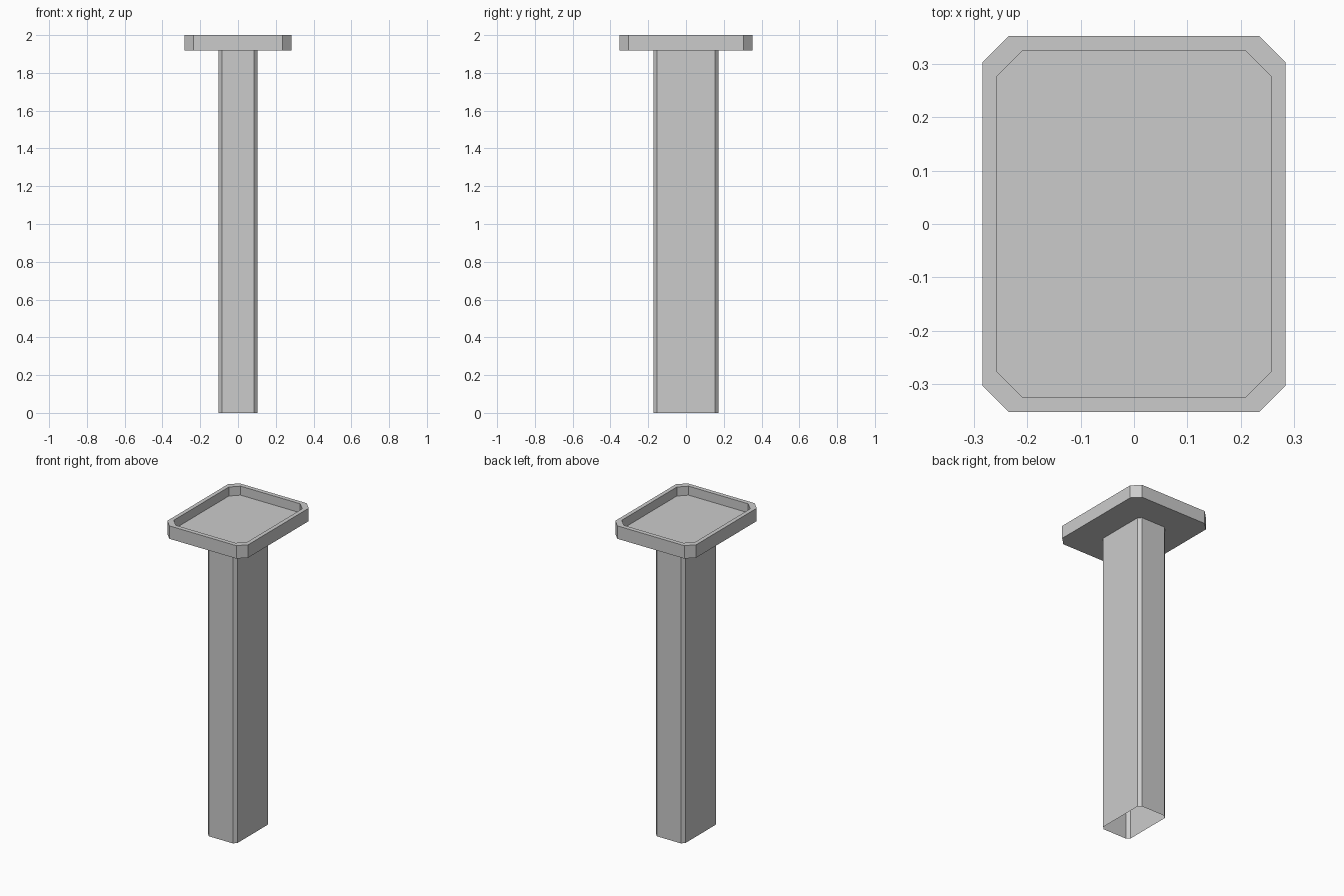
import bpy, bmesh

if "Cube" in bpy.data.objects:
    bpy.data.objects.remove(bpy.data.objects["Cube"])


def octagon(hx, hy, c):
    """Rectangle outline with chamfered corners, counter-clockwise."""
    return [(hx, -hy + c), (hx, hy - c), (hx - c, hy), (-hx + c, hy),
            (-hx, hy - c), (-hx, -hy + c), (-hx + c, -hy), (hx - c, -hy)]


def loft(name, sections, cap_start=False, cap_end=False):
    """Bridge chamfered outlines given as (half x, half y, chamfer, z)."""
    bm = bmesh.new()
    rings = [[bm.verts.new((x, y, z)) for x, y in octagon(hx, hy, c)]
             for hx, hy, c, z in sections]
    for a, b in zip(rings, rings[1:]):
        for i in range(8):
            j = (i + 1) % 8
            bm.faces.new((a[i], a[j], b[j], b[i]))
    if cap_start:
        bm.faces.new(rings[0][::-1])
    if cap_end:
        bm.faces.new(rings[-1])
    mesh = bpy.data.meshes.new(name)
    bm.to_mesh(mesh)
    bm.free()
    obj = bpy.data.objects.new(name, mesh)
    bpy.context.collection.objects.link(obj)
    return obj


PLATE_Z = 1.918

# Hollow column, open at the bottom
loft("column", [(0.103, 0.172, 0.019, 0), (0.103, 0.172, 0.019, PLATE_Z)])

# Top plate with a raised rim around a recessed floor
loft("top_tray", [(0.284, 0.353, 0.049, PLATE_Z), (0.284, 0.353, 0.049, 2.0),
                  (0.258, 0.325, 0.049, 2.0), (0.258, 0.325, 0.049, 1.943)],
     cap_start=True, cap_end=True)
